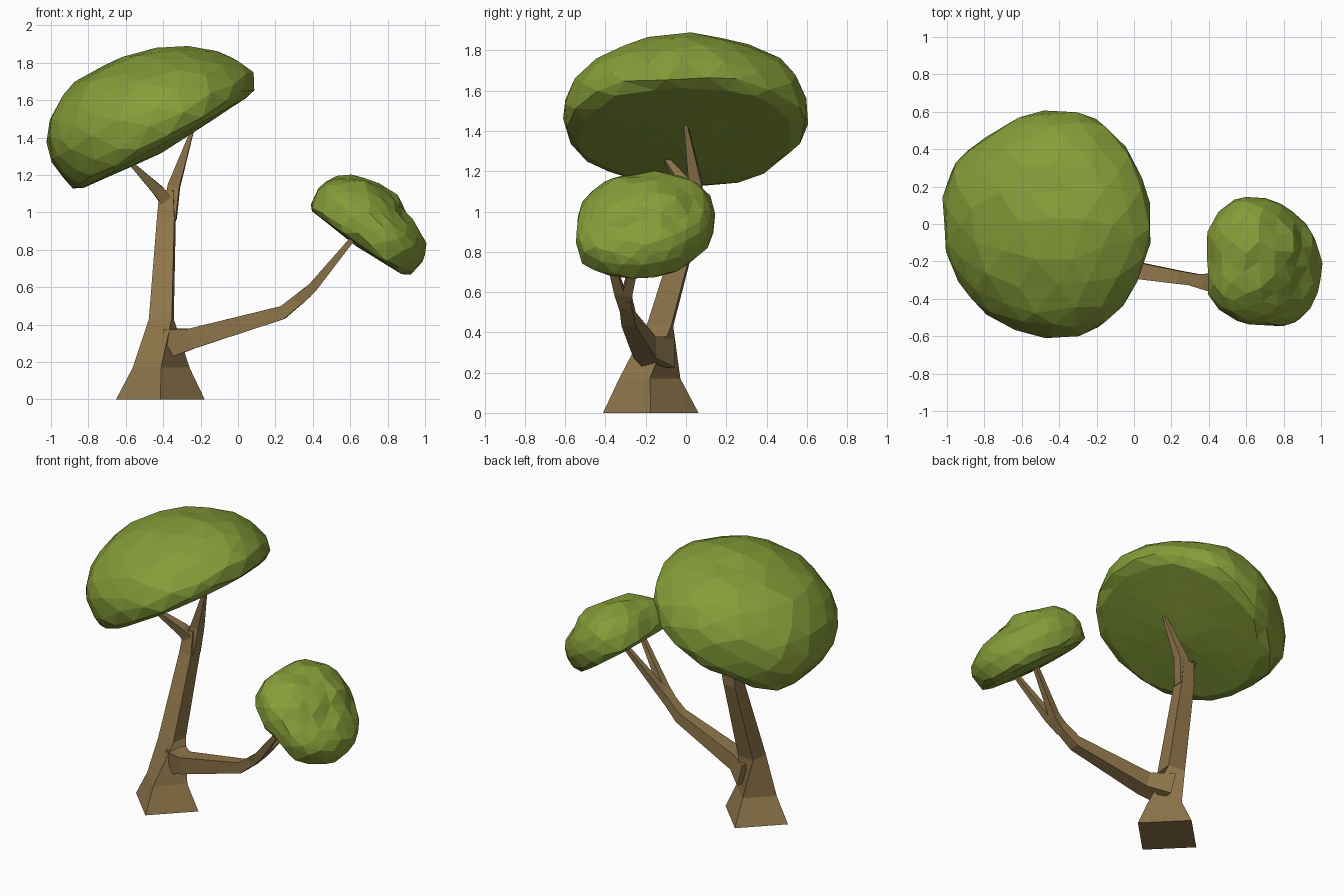
import bpy, bmesh, math, random
from mathutils import Vector

if "Cube" in bpy.data.objects:
    bpy.data.objects.remove(bpy.data.objects["Cube"])

random.seed(4)


def material(name, rgb):
    m = bpy.data.materials.new(name)
    m.diffuse_color = (*rgb, 1)
    m.use_nodes = True
    m.node_tree.nodes["Principled BSDF"].inputs["Base Color"].default_value = m.diffuse_color
    return m


BARK = material("bark brown", (0.275, 0.183, 0.07))
LEAF = material("leaf green", (0.24, 0.335, 0.04))


def finish(bm, name, mat):
    bmesh.ops.recalc_face_normals(bm, faces=bm.faces)
    me = bpy.data.meshes.new(name)
    bm.to_mesh(me)
    bm.free()
    me.materials.append(mat)
    ob = bpy.data.objects.new(name, me)
    bpy.context.collection.objects.link(ob)
    return ob


def limb(name, rings, axis):
    """Four-sided tapered tube; each ring is (x, y, z, radius, twist degrees)."""
    n = Vector(axis).normalized()
    side = Vector((0, 1, 0)).cross(n).normalized()
    other = n.cross(side)
    bm = bmesh.new()
    loops = []
    for x, y, z, r, twist in rings:
        angles = [math.radians(twist + 90 * k) for k in range(4)]
        loops.append([bm.verts.new(Vector((x, y, z)) + r * (side * math.cos(a) + other * math.sin(a)))
                      for a in angles])
    for a, b in zip(loops, loops[1:]):
        for k in range(4):
            bm.faces.new((a[k], a[(k + 1) % 4], b[(k + 1) % 4], b[k]))
    bm.faces.new(loops[0])
    bm.faces.new(loops[-1])
    return finish(bm, name, BARK)


def canopy(name, centre, tilt, rim, n0, height, shift, lean, sag, rough, groove=0):
    """Tilted faceted dome with a flat underside; rim lists radii every 30 degrees."""
    t = math.radians(tilt)
    u_axis = Vector((math.cos(t), 0, math.sin(t)))
    n_axis = Vector((-math.sin(t), 0, math.cos(t)))
    bm = bmesh.new()
    bmesh.ops.create_icosphere(bm, subdivisions=3, radius=1)
    for v in bm.verts:
        d = (v.co + Vector([random.uniform(-0.05, 0.05) for _ in range(3)])).normalized()
        a = math.degrees(math.atan2(d.y, d.x)) % 360 / 30
        i, f = int(a) % 12, a % 1
        r = rim[i] * (1 - f) + rim[(i + 1) % 12] * f
        s = math.hypot(d.x, d.y)
        up = max(d.z, 0)
        u, w = r * d.x - shift * up, r * d.y
        if d.z > -0.35:
            n = n0 + d.z * (height + lean * d.y if d.z > 0 else n0 / 0.35)
        else:
            n = -sag * (1 - s / 0.94)
        n += random.uniform(-rough, rough) * up
        # shallow valley across the crown
        n -= groove * up * math.exp(-((d.x - 0.4) / 0.22) ** 2)
        v.co = Vector(centre) + u_axis * u + Vector((0, w, 0)) + n_axis * n
    return finish(bm, name, LEAF)


# Trunk with flared diamond foot
limb("trunk", [(-0.415, -0.175, 0, 0.237, 0), (-0.411, -0.18, 0.17, 0.152, 0),
               (-0.41, -0.13, 0.43, 0.087, 40), (-0.383, 0.025, 0.97, 0.066, 40),
               (-0.38, 0.045, 1.12, 0.052, 40)], (0, 0, 1))

# Upper fork
limb("upper_fork_right", [(-0.365, 0.03, 0.97, 0.05, 40), (-0.343, 0.048, 1.14, 0.045, 40),
                          (-0.25, 0.0, 1.42, 0.014, 40), (-0.24, -0.01, 1.45, 0.01, 40)], (0.2, 0, 1))
limb("upper_fork_left", [(-0.385, 0.03, 1.06, 0.045, 45), (-0.425, 0.005, 1.115, 0.043, 45),
                         (-0.55, -0.085, 1.24, 0.02, 45), (-0.60, -0.115, 1.29, 0.015, 45)], (-0.7, -0.3, 0.7))

# Long side branch and its two prongs
limb("side_branch", [(-0.375, -0.135, 0.30, 0.11, 45), (-0.25, -0.205, 0.325, 0.078, 45),
                     (0.24, -0.285, 0.465, 0.05, 45), (0.38, -0.305, 0.58, 0.042, 45)], (0.97, -0.1, 0.25))
for side, y in (("front", -0.41), ("back", -0.22)):
    limb("side_prong_" + side, [(0.32, -0.30, 0.525, 0.042, 45),
                                (0.40, -0.31 + (y + 0.31) * 0.2, 0.60, 0.036, 45),
                                (0.63, y, 0.88, 0.018, 45)], (0.65, 0, 0.75))

# Leaf crowns
canopy("large_crown", (-0.42, 0, 1.36), 29,
       [0.63, 0.615, 0.645, 0.61, 0.56, 0.59, 0.525, 0.55, 0.58, 0.61, 0.645, 0.62],
       0.10, 0.42, 0.105, 0.02, 0.045, 0.012)
canopy("small_crown", (0.65, -0.215, 0.83), -35,
       [0.33, 0.315, 0.315, 0.35, 0.40, 0.39, 0.34, 0.38, 0.35, 0.325, 0.365, 0.345],
       0.11, 0.21, 0.015, 0.03, 0.02, 0.02, 0.04)
